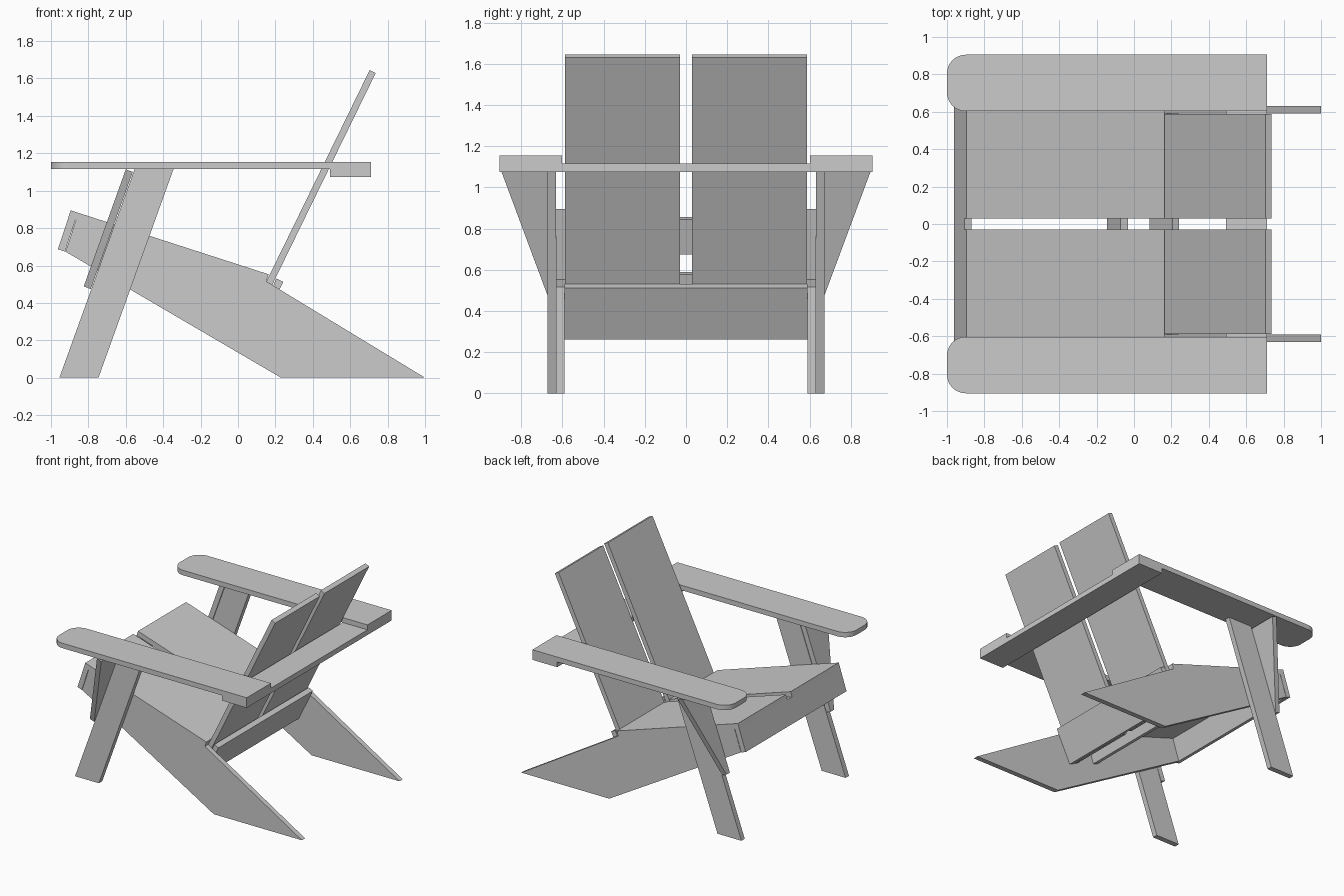
import bpy, bmesh
from mathutils import Vector

if "Cube" in bpy.data.objects:
    bpy.data.objects.remove(bpy.data.objects["Cube"])


def finish(name, bm, mirror):
    bmesh.ops.recalc_face_normals(bm, faces=bm.faces)
    me = bpy.data.meshes.new(name)
    bm.to_mesh(me)
    bm.free()
    ob = bpy.data.objects.new(name, me)
    bpy.context.collection.objects.link(ob)
    if mirror:
        m = ob.modifiers.new("Mirror", "MIRROR")
        m.use_axis = (False, True, False)
    return ob


def prism(profile, y0, y1):
    """Side profile (x, z) extruded along y."""
    bm = bmesh.new()
    face = bm.faces.new([bm.verts.new((x, y0, z)) for x, z in profile])
    ext = bmesh.ops.extrude_face_region(bm, geom=[face])
    for v in ext["geom"]:
        if isinstance(v, bmesh.types.BMVert):
            v.co.y = y1
    return bm


def board(name, profile, y0, y1, mirror=True):
    return finish(name, prism(profile, y0, y1), mirror)


def strip(start, end, thick):
    """Plank profile from start to end, thickened to the right of travel."""
    a, b = Vector(start), Vector(end)
    d = (b - a).normalized()
    n = Vector((d.y, -d.x)) * thick
    return [a, b, b + n, a + n]


# Side rails running from the front of the seat to the rear feet
board("side_rail", [(1.0, 0), (0.23, 0), (-0.922, 0.674), (-0.866, 0.845),
                    (0.152, 0.515)], 0.59, 0.63)

# Seat: two wide boards with a gap
board("seat_board", strip((-0.895, 0.895), (0.164, 0.553), 0.04), 0.029, 0.63)

# Cross boards under the seat
board("front_apron", strip((-0.963, 0.687), (-0.907, 0.857), 0.04), -0.63, 0.63, False)
board("middle_brace", strip((-0.145, 0.36), (-0.071, 0.589), 0.04), -0.59, 0.59, False)
board("back_brace", strip((0.082, 0.278), (0.206, 0.53), 0.04), -0.59, 0.59, False)

# Backrest: two leaning boards with a gap
board("back_board", strip((0.045, 0.296), (0.704, 1.645), 0.036), 0.029, 0.587)

# Front legs
board("front_leg", [(-0.955, 0), (-0.746, 0), (-0.345, 1.115), (-0.553, 1.115)],
      0.63, 0.672)

# Tapered arm brackets on the front of the legs
bm = prism(strip((-0.825, 0.488), (-0.6, 1.114), 0.04), 0.63, 0.905)
for v in bm.verts:
    if v.co.z < 0.8 and v.co.y > 0.7:
        v.co.y = 0.672
finish("arm_bracket", bm, True)

# Armrests with rounded front corners
bm = prism([(-1, 1.115), (0.71, 1.115), (0.71, 1.154), (-1, 1.154)], 0.603, 0.905)
corners = [e for e in bm.edges
           if all(v.co.x < -0.9 for v in e.verts)
           and abs(e.verts[0].co.y - e.verts[1].co.y) < 1e-4]
bmesh.ops.bevel(bm, geom=corners, offset=0.1, segments=8, profile=0.5,
                affect="EDGES")
arm = finish("armrest", bm, True)
bpy.context.view_layer.objects.active = arm
arm.select_set(True)
bpy.ops.object.shade_smooth_by_angle()

# Cross board joining the armrests behind the backrest
board("arm_crossbar", [(0.493, 1.074), (0.71, 1.074), (0.71, 1.115), (0.493, 1.115)],
      -0.905, 0.905, False)
